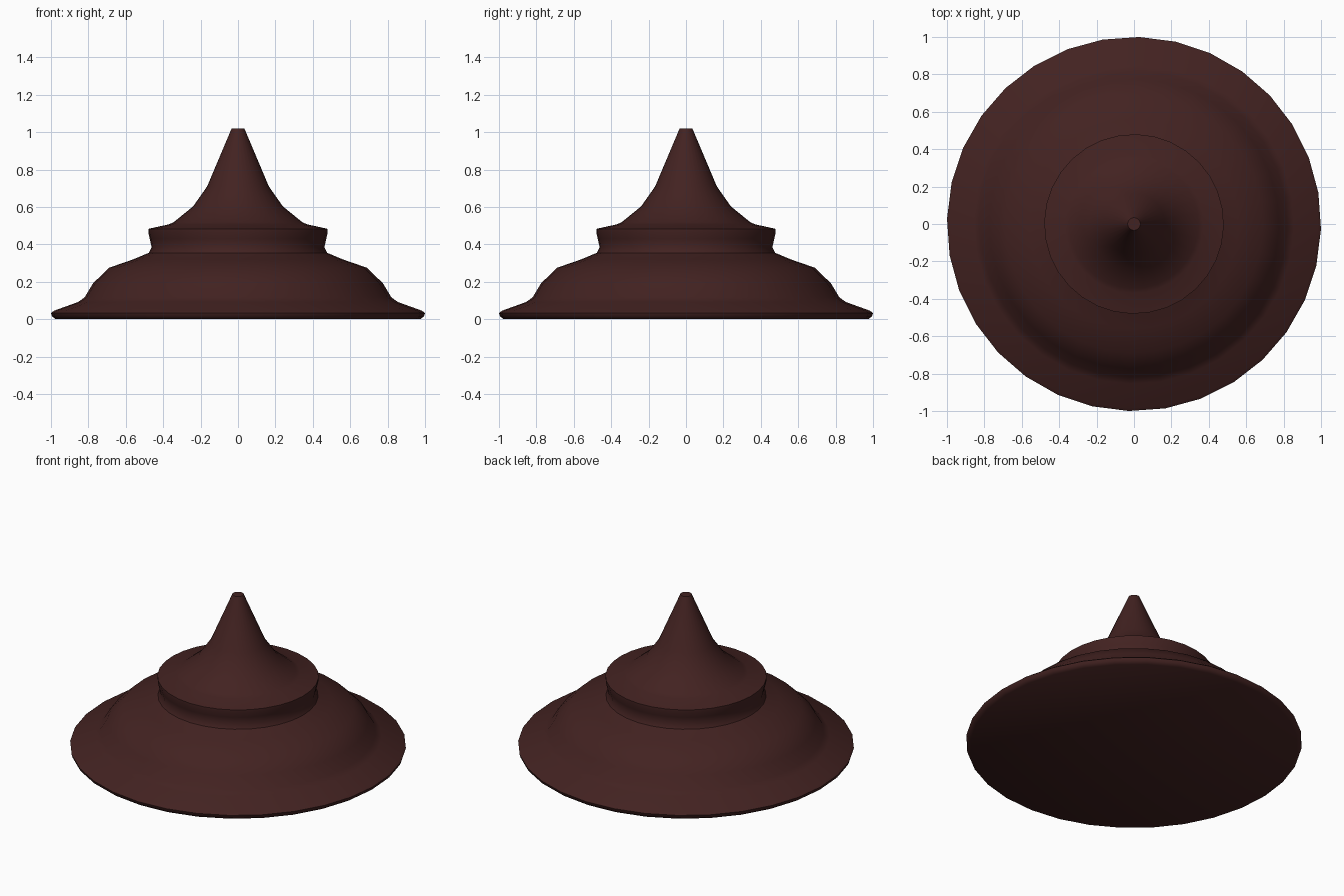
import bpy, bmesh, math

if "Cube" in bpy.data.objects:
    bpy.data.objects.remove(bpy.data.objects["Cube"])

SIDES = 32
START = math.radians(-1.6)

# Half profile of the roof, from the base edge up to the blunt tip (radius, height)
profile = [(0.975, 0.0), (0.995, 0.015), (1.0, 0.033), (0.985, 0.045),
           (0.855, 0.092), (0.82, 0.117), (0.775, 0.192), (0.69, 0.275),
           (0.56, 0.32), (0.477, 0.355), (0.462, 0.385), (0.472, 0.43), (0.48, 0.465),
           (0.48, 0.483), (0.37, 0.507), (0.345, 0.518), (0.24, 0.603),
           (0.165, 0.71), (0.034, 1.02)]

# Turn the profile into rings and close both ends
bm = bmesh.new()
rings = []
for r, z in profile:
    rings.append([bm.verts.new((r * math.cos(START + math.tau * i / SIDES),
                                r * math.sin(START + math.tau * i / SIDES), z))
                  for i in range(SIDES)])
for low, high in zip(rings, rings[1:]):
    for i in range(SIDES):
        j = (i + 1) % SIDES
        bm.faces.new((low[i], low[j], high[j], high[i]))
bm.faces.new(rings[0][::-1])
bm.faces.new(rings[-1])

mesh = bpy.data.meshes.new("tiered_roof")
bm.to_mesh(mesh)
bm.free()
roof = bpy.data.objects.new("tiered_roof", mesh)
bpy.context.collection.objects.link(roof)

# Dark red-brown finish
mat = bpy.data.materials.new("dark_red_brown")
mat.diffuse_color = (0.055, 0.016, 0.015, 1.0)
mat.use_nodes = True
mat.node_tree.nodes["Principled BSDF"].inputs["Base Color"].default_value = mat.diffuse_color
mesh.materials.append(mat)

# Smooth flanks, crisp collar and tip
bpy.context.view_layer.objects.active = roof
roof.select_set(True)
bpy.ops.object.shade_smooth_by_angle(angle=math.radians(40))
